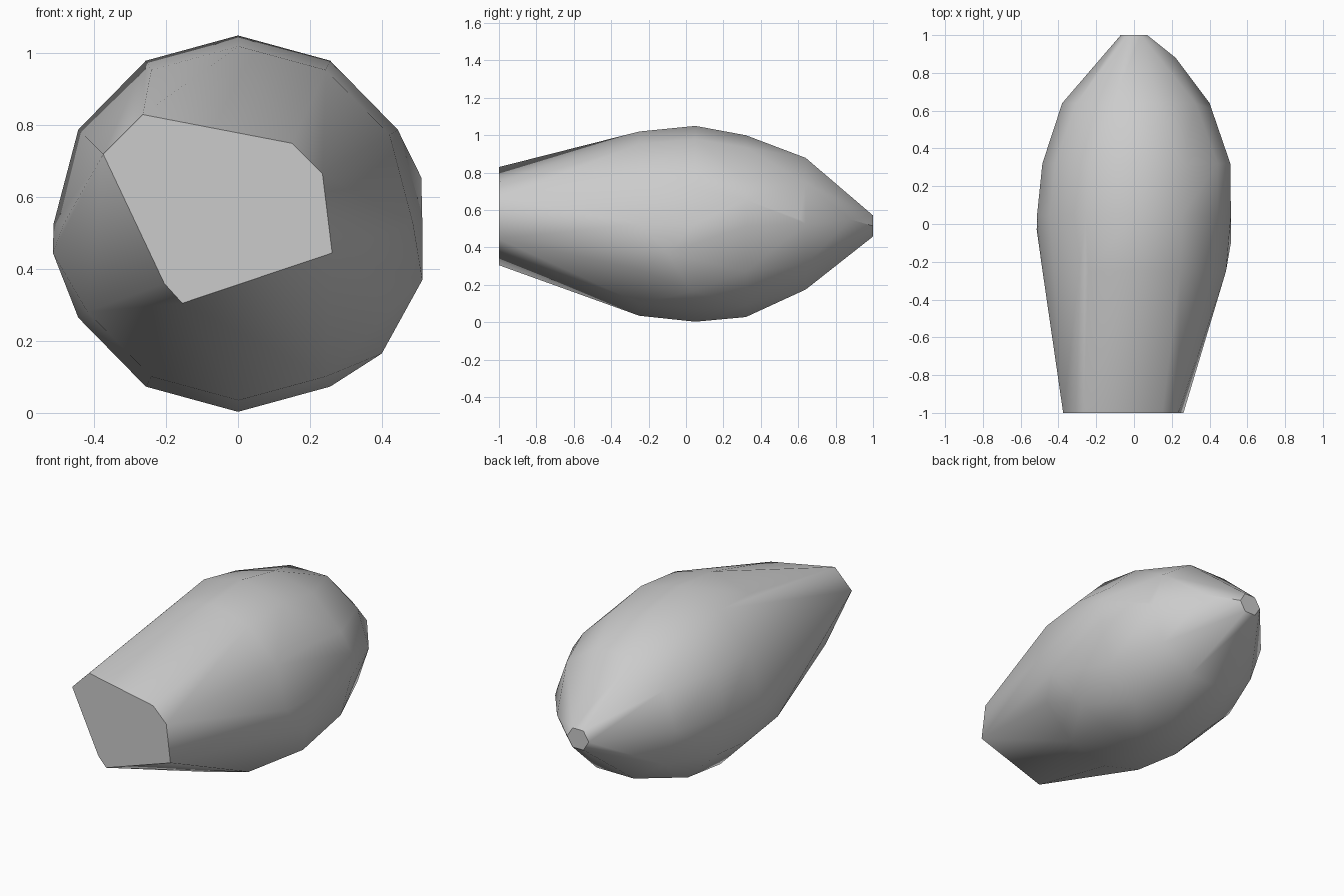
import bpy
import bmesh
from math import cos, sin, tau, radians

cube = bpy.data.objects.get("Cube")
if cube:
    bpy.data.objects.remove(cube, do_unlink=True)

# Stone grey
grey = bpy.data.materials.new("stone_grey")
grey.use_nodes = True
colour = (0.6, 0.6, 0.6, 1)
grey.diffuse_color = colour
grey.node_tree.nodes["Principled BSDF"].inputs["Base Color"].default_value = colour


def ring(y, left, right, bottom, top, sides):
    """Points of an oval cross-section fitted to its four extremes."""
    cx, cz = (left + right) / 2, (bottom + top) / 2
    rx, rz = (right - left) / 2, (top - bottom) / 2
    return [(cx + rx * cos(tau * i / sides), y, cz + rz * sin(tau * i / sides))
            for i in range(sides)]


# Flat broken front face
cut_face = [(-.375, .72), (-.265, .83), (.15, .75), (.235, .665),
            (.262, .445), (-.155, .305), (-.205, .36)]
points = [(x, -1, z) for x, z in cut_face]

# Swelling body, tapering to a blunt rear tip
for section in [(-.25, -.484, .487, .035, 1.02, 12),
                (.05, -.513, .513, .003, 1.05, 12),
                (.32, -.485, .51, .028, 1.0, 12),
                (.64, -.38, .4, .157, .897, 10),
                (1, -.07, .07, .45, .58, 6)]:
    points += ring(*section)

# Individual corners on the flanks and the rear chamfer
points += [(.513, -.1, .37), (.4, .03, .165), (.41, .61, .55),
           (.22, .88, .55), (.51, .32, .655), (-.515, -.03, .445)]

bm = bmesh.new()
for p in points:
    bm.verts.new(p)
hull = bmesh.ops.convex_hull(bm, input=bm.verts)
loose = [v for v in bm.verts if not v.link_faces]
bmesh.ops.delete(bm, geom=loose, context="VERTS")
bmesh.ops.dissolve_limit(bm, angle_limit=radians(1), verts=bm.verts, edges=bm.edges)
bmesh.ops.recalc_face_normals(bm, faces=bm.faces)

mesh = bpy.data.meshes.new("stone")
bm.to_mesh(mesh)
bm.free()
mesh.materials.append(grey)
stone = bpy.data.objects.new("stone", mesh)
bpy.context.collection.objects.link(stone)

# Soft facets, crisp edges around the flat ends
bpy.context.view_layer.objects.active = stone
stone.select_set(True)
bpy.ops.object.shade_smooth_by_angle(angle=radians(35))
